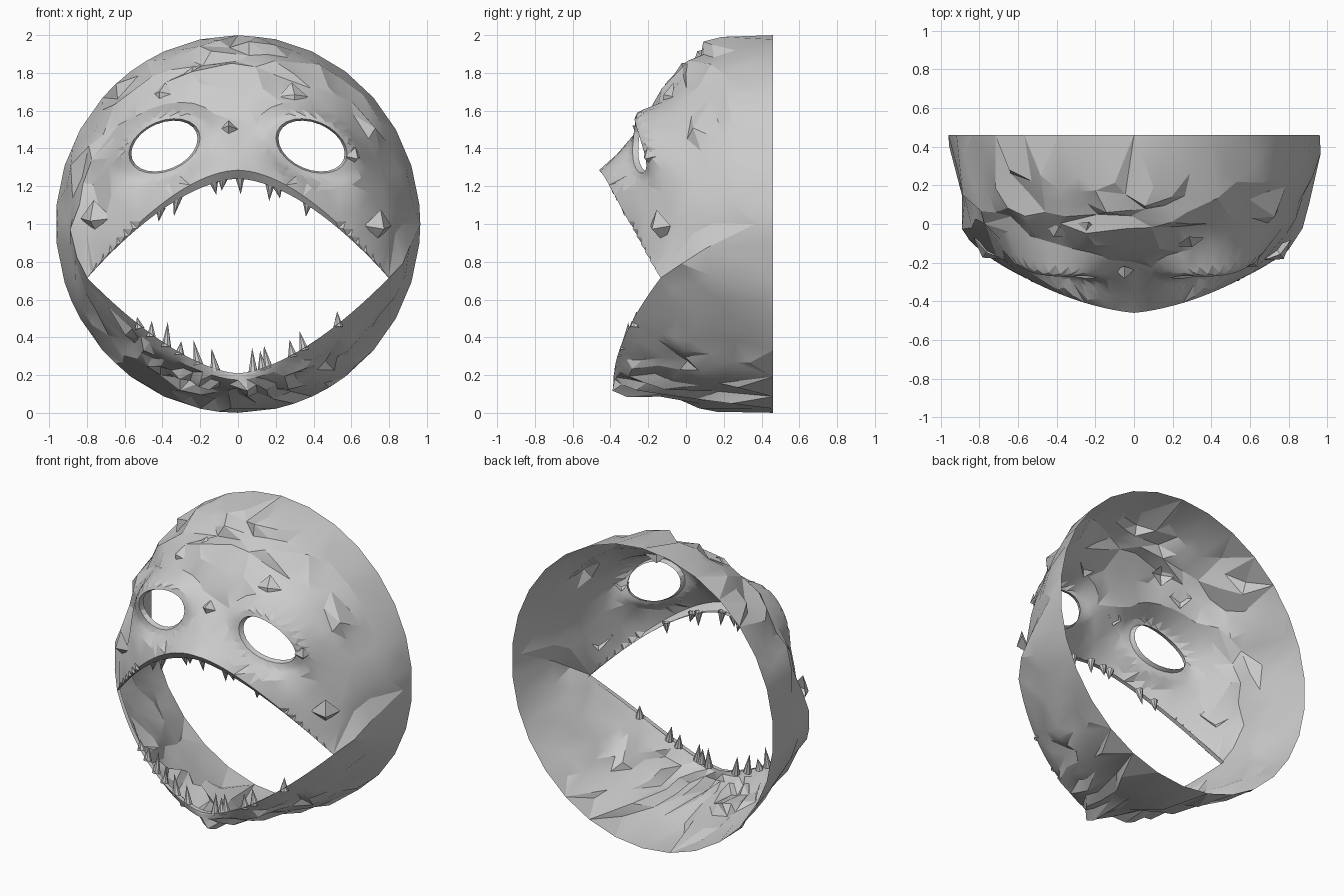
import bpy, bmesh, random
from math import sin, cos, pi, atan2, hypot, radians
from mathutils import Vector, Matrix
from mathutils.geometry import delaunay_2d_cdt

if "Cube" in bpy.data.objects:
    bpy.data.objects.remove(bpy.data.objects["Cube"])

random.seed(7)
R, FLAT, WALL = 0.98, 0.8, 0.22      # rim radius, flat-map radius, wall squeeze
SMAX = FLAT + (R - FLAT) / WALL


def interp(table, x):
    for (x0, y0), (x1, y1) in zip(table, table[1:]):
        if x <= x1:
            return y0 + (y1 - y0) * max(0, (x - x0) / (x1 - x0))
    return table[-1][1]


# Mouth edge: upper and lower arcs meeting at a sharp corner (z relative to 1)
def mouth_point(x, upper):
    u = min(1, abs(x) / 0.81)
    return (x, -0.42 + 0.285 * u ** 1.7, 0.235 - 0.515 * u ** 1.7) if upper else \
           (x, -0.38 + 0.245 * u ** 2.5, -0.775 + 0.495 * u ** 1.6)


N = 18
half = [mouth_point(0.81 * i / N, True) for i in range(N + 1)]
half += [mouth_point(0.81 * i / N, False) for i in range(N - 1, -1, -1)]
mouth_r = [(atan2(x, z), hypot(x, z)) for x, y, z in half]
mouth_y = [(atan2(x, z), y) for x, y, z in half]

# Depth profiles from mouth edge (0) to back rim (1), by angle from the top
TOP = [(0, 0), (.06, -.045), (.2, .09), (.36, .2), (.49, .295), (.69, .386), (.82, .477),
       (.93, .6), (.985, .69), (1, 1)]
SIDE = [(0, 0), (.08, -.01), (.62, .23), (.85, .55), (1, 1)]
CORNER = [(0, 0), (.5, .45), (1, 1)]
CHIN = [(0, 0), (.15, -.01), (.32, .03), (.45, .13), (.5, .2), (.55, .3), (.73, .42), (.79, .55),
        (.95, .69), (1, 1)]
KEYS = [(0, TOP), (pi / 2, SIDE), (1.86, SIDE), (1.91, CORNER), (pi + .01, CHIN)]


def flatten(x, z):
    r = hypot(x, z)
    s = r if r < FLAT else FLAT + (r - FLAT) / WALL
    return Vector((x, z)) * (s / max(r, 1e-6))


def unflatten(p):
    s = p.length
    r = s if s < FLAT else FLAT + (s - FLAT) * WALL
    return p * (r / max(s, 1e-6))


# Eyes: tilted ellipses, mirrored
EYE, TILT, EA, EB = (0.395, 0.405), radians(-22), 0.2, 0.13


def eye_xz(t, k, side):
    u, v = EA * k * cos(t), EB * k * sin(t)
    return (side * (EYE[0] + u * cos(TILT) - v * sin(TILT)),
            EYE[1] + u * sin(TILT) + v * cos(TILT))


def eye_k(x, z):
    dx, dz = abs(x) - EYE[0], z - EYE[1]
    u, v = dx * cos(TILT) + dz * sin(TILT), -dx * sin(TILT) + dz * cos(TILT)
    k = hypot(u / EA, v / EB)
    return k, v / EB / max(k, 1e-6)


def fraction(x, z):
    m = interp(mouth_r, atan2(abs(x), z))
    return (hypot(x, z) - m) / (R - m)


def surface(x, z, rough=0.0):
    phi, a = atan2(abs(x), z), fraction(x, z)
    for (p0, t0), (p1, t1) in zip(KEYS, KEYS[1:]):
        if phi <= p1:
            w = (phi - p0) / (p1 - p0)
            b = interp(t0, a) * (1 - w) + interp(t1, a) * w
            break
    ym = interp(mouth_y, phi)
    y = ym + (0.46 - ym) * b
    k, up = eye_k(x, z)
    if k < 1.6:                                  # eyelid bulge on top, socket below
        f = min(1, (1.6 - k) / 0.38)
        y -= f * f * (3 - 2 * f) * (0.03 + 0.085 * up)
    g = 1.0
    if a > 0.25 and k > 1.65 and y < 0.42:       # rough hide with torn bumps
        n = random.uniform(-1, 1) * rough
        if hypot(x, z) > 0.72:
            n *= 1.5 if random.random() > 0.1 else 3.2
        y -= 0.8 * n
        g += 0.6 * n
    g = min(g, R / max(hypot(x, z), 1e-6))
    return Vector((x * g * 0.985, min(y, 0.46), 1 + z * g * 1.02))


def inside(p, poly):
    hit = False
    for a, b in zip(poly, poly[1:] + poly[:1]):
        if (a.y > p.y) != (b.y > p.y) and p.x < a.x + (p.y - a.y) * (b.x - a.x) / (b.y - a.y):
            hit = not hit
    return hit


def circle(n, s, shift=0.0):
    return [Vector((sin(2 * pi * (i + shift) / n), cos(2 * pi * (i + shift) / n))) * s for i in range(n)]


# Lay out loops and scattered points on the flat map, then triangulate
pts, edges = [], []


def add_loop(loop):
    n = len(pts)
    pts.extend(loop)
    edges.extend((n + i, n + (i + 1) % len(loop)) for i in range(len(loop)))


ring = [(x, z) for x, y, z in half] + [(-x, z) for x, y, z in half[-2:0:-1]]
mouth = [flatten(*q) for q in ring]
eyes = [[flatten(*eye_xz(2 * pi * i / 24, 1, s)) for i in range(24)] for s in (1, -1)]
for loop in [mouth] + eyes:
    add_loop(loop)
add_loop(circle(30, SMAX))
pts += circle(30, FLAT + 0.168 / WALL, 0.5)
for f in (0.06, 0.17):                            # lip ridge
    for x, z in ring:
        r = hypot(x, z)
        if r < 0.84:
            pts.append(flatten(x * (r + f * (R - r)) / r, z * (r + f * (R - r)) / r))
for x, z in ring[N // 2:-N // 2]:                 # chin folds
    r = hypot(x, z)
    if z < -0.5:
        pts += [flatten(x * q / r, z * q / r) for q in (r + .32 * (R - r), r + .45 * (R - r), r + .55 * (R - r))]
for k in (1.1, 1.22, 1.35, 1.6):                  # eyelid rings
    pts += [flatten(*eye_xz(2 * pi * (i + k * 5 % 1) / 24, k, s)) for i in range(24) for s in (1, -1)]
for _ in range(7000):                             # loose facets
    p = Vector((random.uniform(-1.6, 1.6), random.uniform(-1.6, 1.6)))
    q = unflatten(p)
    a = fraction(*q)
    if q.length > 0.947 or a < (0.22 if q.length < 0.8 else 0.12) or eye_k(*q)[0] < 1.65:
        continue
    gap = 0.085 if p.length < 0.75 else 0.14
    if all((p - o).length > gap for o in pts):
        pts.append(p)

v2, _, tris, *_ = delaunay_2d_cdt(pts, edges, [], 0, 1e-5)
bm = bmesh.new()
verts = [bm.verts.new(surface(*unflatten(Vector(p)), 0.024)) for p in v2]
for t in tris:
    c = sum((Vector(v2[i]) for i in t), Vector((0, 0))) / 3
    if not any(inside(c, h) for h in [mouth] + eyes):
        bm.faces.new([verts[i] for i in t])
bmesh.ops.delete(bm, geom=[v for v in bm.verts if not v.link_faces], context='VERTS')
# Turn the lip and eyelid edges inward
rims = [e for e in bm.edges if e.is_boundary and all(v.co.y < 0.4 for v in e.verts)]
new = bmesh.ops.extrude_edge_only(bm, edges=rims)['geom']
for v in new:
    if isinstance(v, bmesh.types.BMVert):
        v.co.y += 0.03
        if eye_k(v.co.x, v.co.z - 1)[0] < 1.3:    # eyelid rim narrows toward the opening
            c = Vector((EYE[0] if v.co.x > 0 else -EYE[0], v.co.y, 1 + EYE[1]))
            v.co = c + (v.co - c) * 0.93
bmesh.ops.recalc_face_normals(bm, faces=bm.faces)
if sum(f.normal.y * f.calc_area() for f in bm.faces) > 0:
    bmesh.ops.reverse_faces(bm, faces=bm.faces)


def finish(bm, name, angle):
    me = bpy.data.meshes.new(name)
    bm.to_mesh(me)
    bm.free()
    ob = bpy.data.objects.new(name, me)
    bpy.context.collection.objects.link(ob)
    bpy.ops.object.select_all(action='DESELECT')
    bpy.context.view_layer.objects.active = ob
    ob.select_set(True)
    bpy.ops.object.shade_smooth_by_angle(angle=radians(angle))


finish(bm, "mask_shell", 20)


def spike(bm, base, direction, radius, length, sides):
    d = Vector(direction).normalized()
    m = Matrix.Translation(Vector(base) + d * length / 2) @ d.to_track_quat('Z', 'Y').to_matrix().to_4x4()
    bmesh.ops.create_cone(bm, segments=sides, radius1=radius, radius2=0, depth=length, matrix=m)


# Teeth along both jaws: x position and length
UPPER = [(-.41, .06), (-.32, .09), (-.13, .06), (-.08, .05), (.01, .08), (.17, .08), (.21, .05), (.37, .06)]
LOWER = [(-.52, .05), (-.46, .07), (-.38, .12), (-.31, .06), (-.21, .12), (-.12, .11), (.08, .12),
         (.13, .09), (.16, .11), (.29, .08), (.35, .09), (.53, .07)]
for name, teeth, upper in (("upper_teeth", UPPER, True), ("lower_teeth", LOWER, False)):
    bm = bmesh.new()
    d = -1 if upper else 1
    for x, length in teeth:
        mx, my, mz = mouth_point(x, upper)
        spike(bm, (mx, my + .025, 1 + mz * 1.02 - d * .012), (random.uniform(-.25, .2), .1, d),
              .027, length + .015, 8)
    finish(bm, name, 40)

# Warts and torn flakes on nose, brow and cheeks: x, z, radius, height
bm = bmesh.new()
for x, z, r, h in [(-.05, 1.5, .05, .05), (-.25, 1.77, .07, .04), (-.41, 1.68, .07, .04),
                   (.3, 1.67, .08, .03), (-.77, 1.03, .1, .06), (.76, .99, .09, .06), (.63, 1.35, .05, .04)]:
    z -= 1
    p, e = surface(x, z), 0.02
    n = (surface(x + e, z) - surface(x - e, z)).cross(surface(x, z + e) - surface(x, z - e))
    n.normalize()
    spike(bm, p - n * 0.015, n + Vector((0, 0, -.3)), r, h, 4)
finish(bm, "warts", 20)
